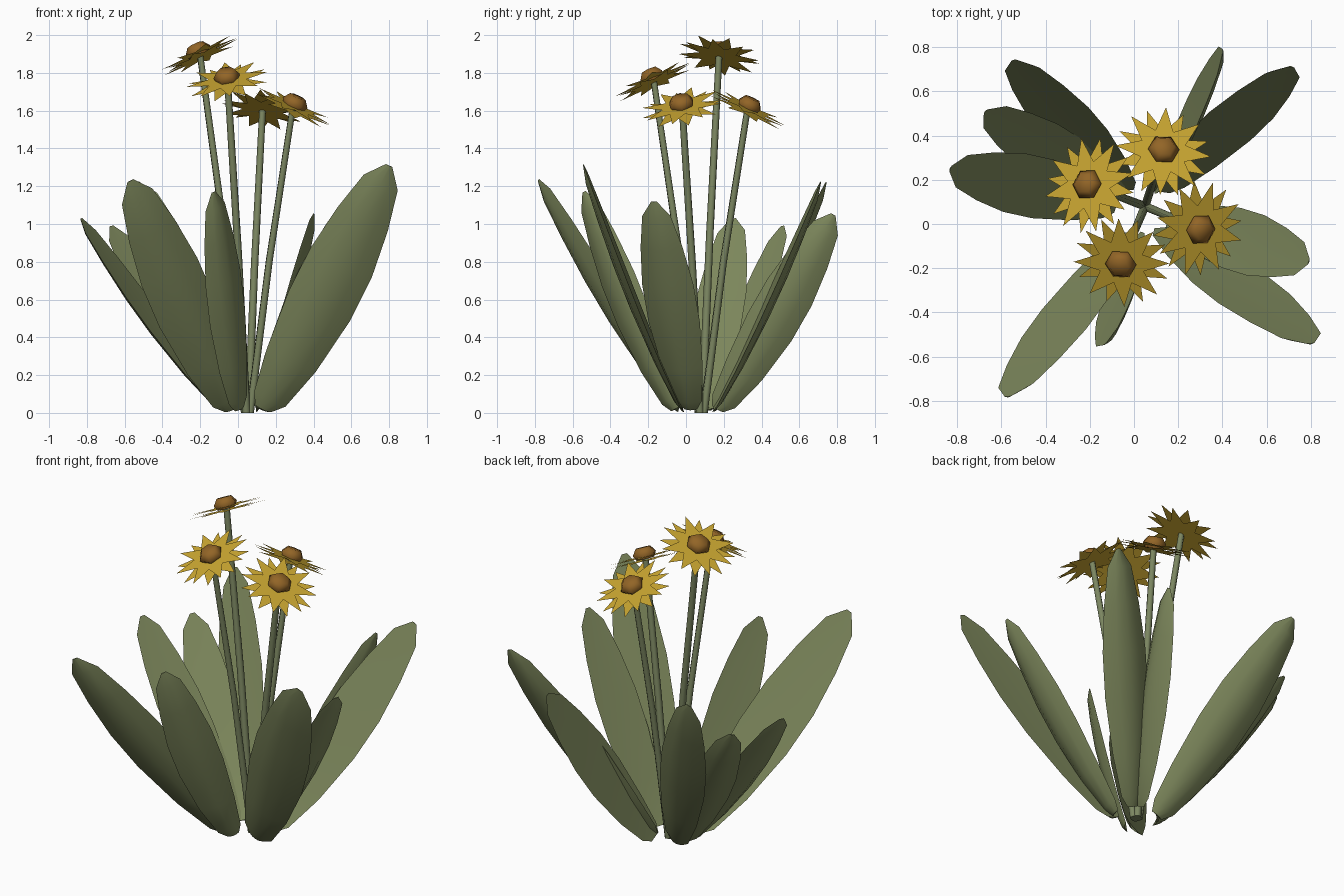
import bpy, bmesh, math
from mathutils import Vector, Matrix

if "Cube" in bpy.data.objects:
    bpy.data.objects.remove(bpy.data.objects["Cube"])

Z = Vector((0, 0, 1))


def material(name, rgb):
    m = bpy.data.materials.new(name)
    m.diffuse_color = (*rgb, 1)
    m.use_nodes = True
    m.node_tree.nodes["Principled BSDF"].inputs["Base Color"].default_value = m.diffuse_color
    return m


LEAF = material("leaf green", (0.21, 0.25, 0.11))
STEM = material("stem green", (0.20, 0.24, 0.12))
PETAL = material("petal yellow", (0.57, 0.37, 0.03))
DISC = material("disc brown", (0.29, 0.13, 0.02))


def add(name, bm, mat, smooth=None):
    bmesh.ops.recalc_face_normals(bm, faces=bm.faces[:])
    me = bpy.data.meshes.new(name)
    bm.to_mesh(me)
    bm.free()
    me.materials.append(mat)
    ob = bpy.data.objects.new(name, me)
    bpy.context.collection.objects.link(ob)
    if smooth:
        bpy.context.view_layer.objects.active = ob
        ob.select_set(True)
        bpy.ops.object.shade_smooth_by_angle(angle=math.radians(smooth))
        ob.select_set(False)
    return ob


def loft(bm, rings):
    rings = [[bm.verts.new(p) for p in r] for r in rings]
    n = len(rings[0])
    for a, b in zip(rings, rings[1:]):
        for i in range(n):
            j = (i + 1) % n
            bm.faces.new((a[i], a[j], b[j], b[i]))
    bm.faces.new(rings[0])
    bm.faces.new(rings[-1])


# relative leaf width along its length
PROFILE = [(0, .25), (.04, .5), (.2, .78), (.42, .98), (.6, .98),
           (.78, .80), (.93, .54), (1, .1)]


def leaf(name, tip, roll, width):
    """Slightly cupped, bowed blade from the root to the tip, rolled about its axis."""
    tip = Vector(tip)
    root = Vector((0.04, 0.06, 0.02))
    h = tip - root
    h.z = 0
    h.normalize()
    root += h * 0.12
    axis = (tip - root).normalized()
    tangent = Z.cross(h)
    rot = Matrix.Rotation(math.radians(roll), 3, axis)
    w = rot @ tangent
    n = rot @ axis.cross(tangent)
    if (rot.inverted() @ n).dot(h) < 0:
        n = -n
    rings = []
    for t, k in PROFILE:
        c = root.lerp(tip, t) + h * 0.02 * math.sin(math.pi * t ** 0.6)
        half = width * k / 2
        ring = [c - w * half, c - w * half * .5 + n * .035 * k, c + n * .05 * k,
                c + w * half * .5 + n * .035 * k, c + w * half, c + n * .005 * k]
        for p in ring:
            p.z = max(p.z, 0.004)
        rings.append(ring)
    bm = bmesh.new()
    loft(bm, rings)
    add(name, bm, LEAF, 50)


# leaves: tip, roll in degrees, width
LEAVES = [
    ((-.54, .74, 1.22), -40, .31),
    ((-.67, .51, .99), -18, .27),
    ((-.83, .25, 1.03), -10, .29),
    ((.40, .78, 1.05), -70, .28),
    ((.71, .71, 1.22), 45, .32),
    ((.80, -.54, 1.31), -50, .37),
    ((.79, -.17, 1.12), 0, .29),
    ((-.13, -.54, 1.17), 60, .27),
    ((-.57, -.78, 1.23), 50, .34),
]
for i, (tip, roll, width) in enumerate(LEAVES):
    leaf(f"leaf_{i + 1}", tip, roll, width)


def flower(i, head):
    head = Vector(head)
    foot = Vector((0.05, 0.08, 0))
    d = head - foot
    d.z = 0
    d.normalize()
    foot += d * 0.015
    normal = (d * 0.45 + Z * 0.9).normalized()
    frame = Matrix.Translation(head) @ Z.rotation_difference(normal).to_matrix().to_4x4()

    # stem
    bm = bmesh.new()
    side = d.cross(Z)
    rings = []
    for t in (0, .5, 1):
        c = foot.lerp(head, t) - d * 0.012 * math.sin(math.pi * t)
        r = 0.022 - 0.004 * t
        rings.append([c + (d * math.cos(a) + side * math.sin(a)) * r
                      for a in [k * math.tau / 6 for k in range(6)]])
    loft(bm, rings)
    add(f"stem_{i}", bm, STEM, 70)

    # two stacked star-shaped petal layers
    bm = bmesh.new()
    count = 8
    for layer in range(2):
        z = layer * 0.02 - 0.008
        mid = bm.verts.new((0, 0, z))
        rim = []
        for k in range(count * 2):
            a = (k + layer) * math.pi / count + i * 0.3
            r = 0.108 if k % 2 else 0.22
            rim.append(bm.verts.new((r * math.cos(a), r * math.sin(a), z)))
        for k in range(count * 2):
            bm.faces.new((mid, rim[k], rim[(k + 1) % (count * 2)]))
    bm.transform(frame)
    add(f"petals_{i}", bm, PETAL)

    # six-sided domed centre
    bm = bmesh.new()
    rings = [[(r * math.cos(k * math.tau / 6), r * math.sin(k * math.tau / 6), z)
              for k in range(6)] for r, z in ((.055, .0), (.072, .03), (.045, .066))]
    loft(bm, rings)
    bm.transform(frame)
    add(f"flower_centre_{i}", bm, DISC, 60)


for i, head in enumerate([(.13, .325, 1.605), (-.20, .175, 1.89),
                          (.29, -.02, 1.615), (-.055, -.17, 1.755)]):
    flower(i + 1, head)
